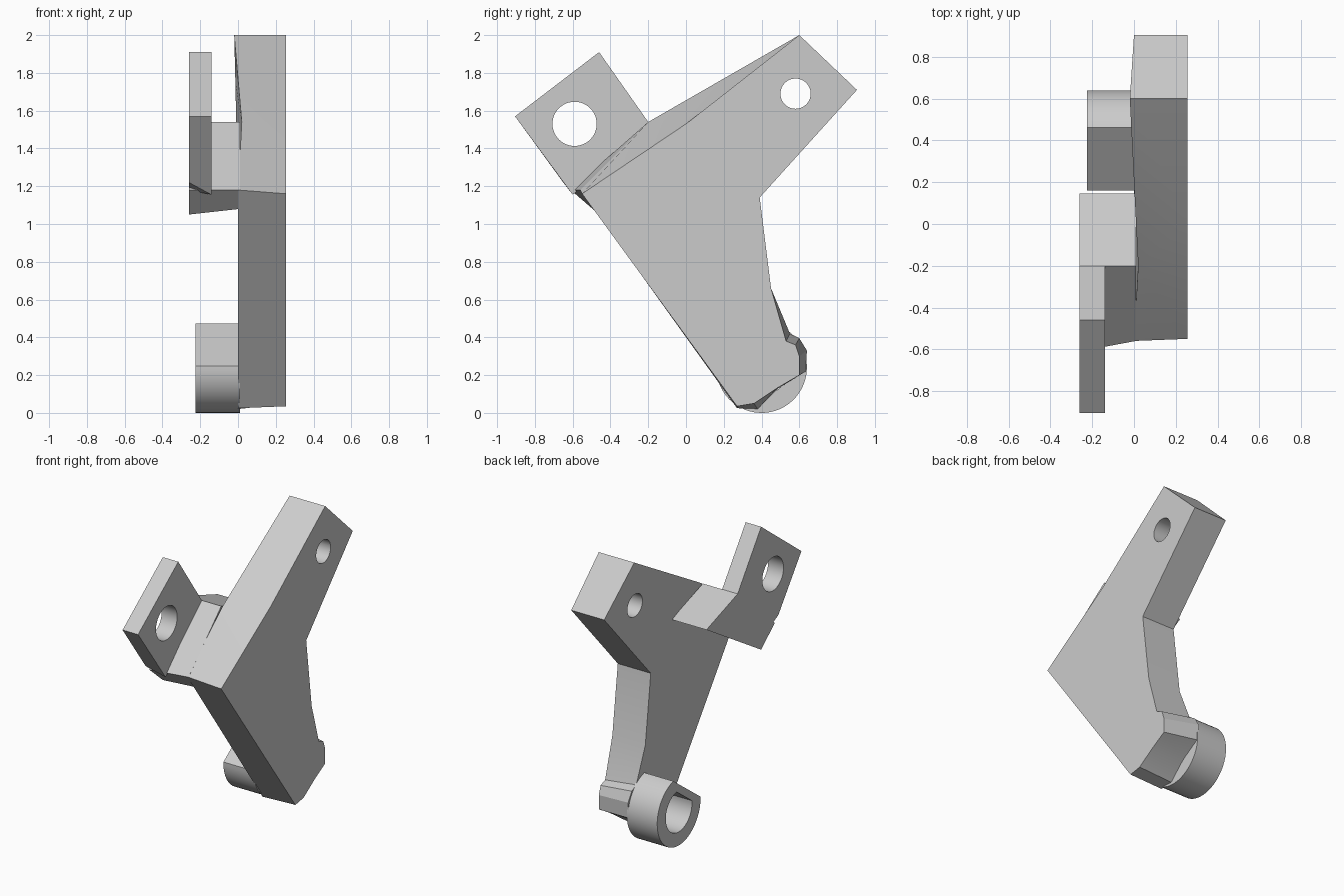
import bpy
import bmesh
from math import acos, cos, sin, pi, radians

if "Cube" in bpy.data.objects:
    bpy.data.objects.remove(bpy.data.objects["Cube"], do_unlink=True)

GREY = (0.6, 0.6, 0.6, 1)
grey = bpy.data.materials.new("plain grey")
grey.use_nodes = True
grey.diffuse_color = GREY
grey.node_tree.nodes["Principled BSDF"].inputs["Base Color"].default_value = GREY


def finish(name, bm):
    bmesh.ops.recalc_face_normals(bm, faces=bm.faces)
    mesh = bpy.data.meshes.new(name)
    bm.to_mesh(mesh)
    bm.free()
    mesh.materials.append(grey)
    obj = bpy.data.objects.new(name, mesh)
    bpy.context.collection.objects.link(obj)
    return obj


def activate(obj):
    bpy.ops.object.select_all(action='DESELECT')
    obj.select_set(True)
    bpy.context.view_layer.objects.active = obj


def loft(name, x_a, side_a, x_b, side_b):
    """Solid between two (y, z) outlines with matching points."""
    bm = bmesh.new()
    a = [bm.verts.new((x_a, y, z)) for y, z in side_a]
    b = [bm.verts.new((x_b, y, z)) for y, z in side_b]
    bm.faces.new(a)
    bm.faces.new(b)
    for i in range(len(a)):
        j = (i + 1) % len(a)
        bm.faces.new((a[i], a[j], b[j], b[i]))
    return finish(name, bm)


def drill(obj, x, y, z, radius):
    """Cut a round hole along x."""
    ring = [(y + radius * cos(2 * pi * i / 48), z + radius * sin(2 * pi * i / 48))
            for i in range(48)]
    cutter = loft("hole_cutter", x - 0.3, ring, x + 0.3, ring)
    cutter.hide_render = True
    mod = obj.modifiers.new("hole", 'BOOLEAN')
    mod.operation = 'DIFFERENCE'
    mod.solver = 'EXACT'
    mod.object = cutter
    activate(obj)
    bpy.ops.object.modifier_apply(modifier=mod.name)
    bpy.data.objects.remove(cutter, do_unlink=True)


# Main arm: outer and inner outlines differ at the shoulder and the lower lobe
shared = [(0.6, 2), (0.905, 1.71), (0.39, 1.14), (0.45, 0.66)]
outer = [(0.27, 0.035), (-0.55, 1.16), (0, 1.53)] + shared + [
    (0.53, 0.38), (0.58, 0.36), (0.6, 0.3), (0.6, 0.2), (0.48, 0.13), (0.36, 0.05)]
inner = [(0.27, 0.025), (-0.56, 1.18), (-0.2, 1.54)] + shared + [
    (0.55, 0.42), (0.6, 0.395), (0.64, 0.33), (0.635, 0.22), (0.49, 0.13), (0.38, 0.02)]
arm = loft("main_arm", 0.255, outer, 0, inner)
# The inner face leans out slightly toward the top
for v in arm.data.vertices:
    if v.co.x < 0.1:
        if v.co.z > 1.9:
            v.co.x = -0.02
        elif 1.5 < v.co.z < 1.6:
            v.co.x = 0.02
drill(arm, 0.12, 0.58, 1.69, 0.08)

# Offset lug with its hole
lug = loft("side_lug",
           -0.26, [(-0.905, 1.57), (-0.46, 1.91), (-0.2, 1.54), (-0.57, 1.18), (-0.65, 1.22)],
           -0.14, [(-0.905, 1.57), (-0.46, 1.91), (-0.2, 1.54), (-0.57, 1.18), (-0.6, 1.155)])
drill(lug, -0.2, -0.59, 1.53, 0.117)

# Web joining lug and arm
web = loft("lug_web",
           -0.26, [(-0.46, 1.05), (-0.61, 1.18), (-0.2, 1.54), (0.145, 1.42)],
           0.01, [(-0.48, 1.08), (-0.56, 1.18), (-0.2, 1.54), (0.145, 1.42)])


# Flat-topped socket at the lower end
def d_outline(radius, flat, steps=40):
    half = acos(flat / radius)
    start = radians(126.6) + half
    sweep = 2 * (pi - half)
    return [(0.4 + radius * cos(start + sweep * i / steps),
             0.24 + radius * sin(start + sweep * i / steps)) for i in range(steps + 1)]


bm = bmesh.new()
loops = [[bm.verts.new((x, y, z)) for y, z in d_outline(r, d)]
         for x, r, d in ((-0.225, 0.24, 0.15), (0.01, 0.24, 0.15),
                         (0.01, 0.145, 0.1), (-0.225, 0.145, 0.1))]
count = len(loops[0])
for k in range(4):
    p, q = loops[k], loops[(k + 1) % 4]
    for i in range(count):
        j = (i + 1) % count
        bm.faces.new((p[i], p[j], q[j], q[i]))
socket = finish("lower_socket", bm)

for part in (arm, lug, web, socket):
    activate(part)
    bpy.ops.object.shade_smooth_by_angle(angle=radians(25))
